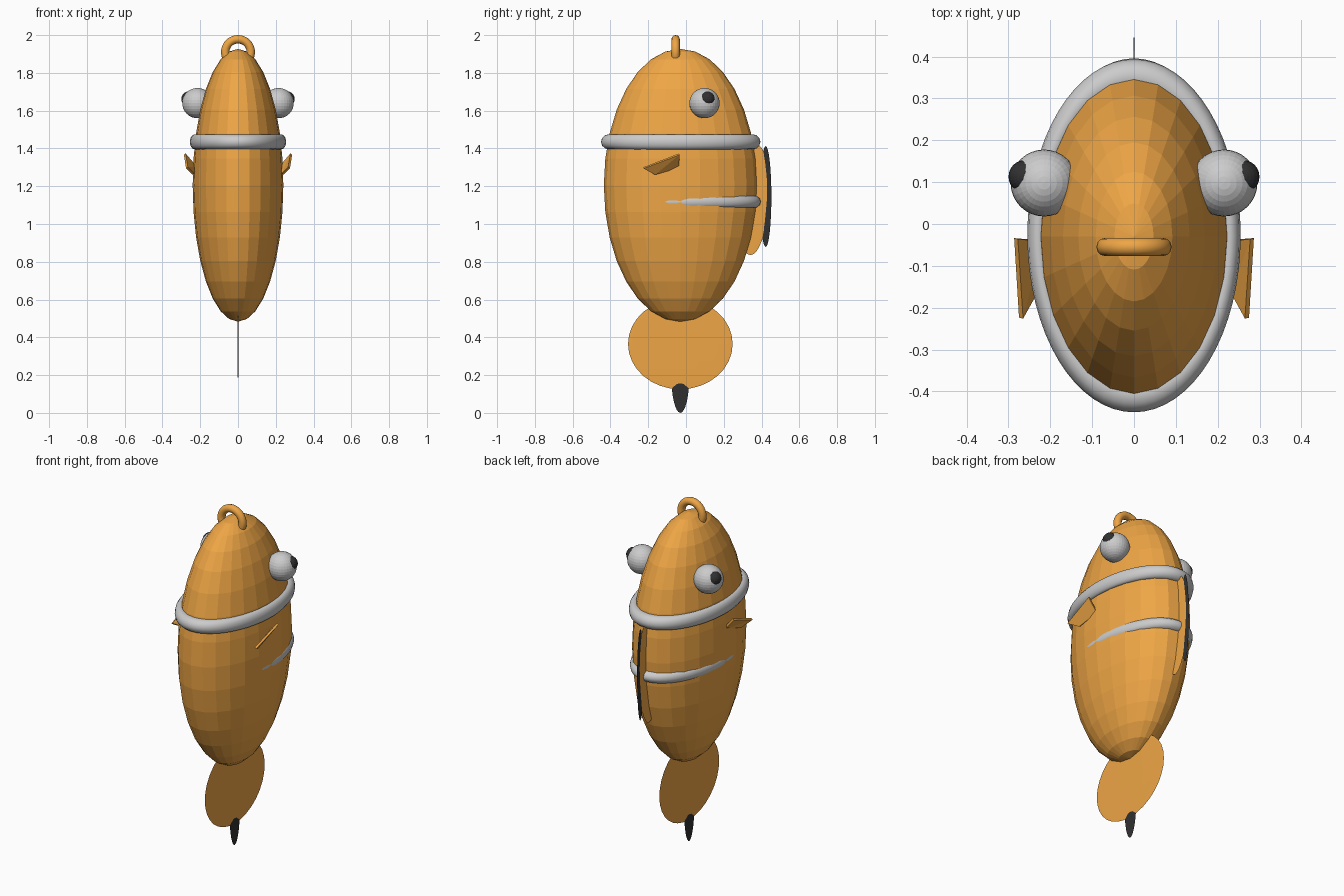
import bpy
from math import radians

if "Cube" in bpy.data.objects:
    bpy.data.objects.remove(bpy.data.objects["Cube"])


def material(name, color):
    m = bpy.data.materials.new(name)
    m.diffuse_color = (*color, 1)
    m.use_nodes = True
    m.node_tree.nodes["Principled BSDF"].inputs["Base Color"].default_value = m.diffuse_color
    return m


orange = material("orange", (0.86, 0.38, 0.06))
white = material("white", (0.85, 0.85, 0.86))
dark = material("dark", (0.03, 0.03, 0.03))


def finish(name, mat):
    ob = bpy.context.object
    ob.name = name
    ob.data.materials.append(mat)
    return ob


def ellipsoid(name, loc, radii, mat, seg=24, rings=16, rot=(0, 0, 0)):
    bpy.ops.mesh.primitive_uv_sphere_add(segments=seg, ring_count=rings, radius=1,
                                         location=loc, rotation=rot)
    ob = finish(name, mat)
    ob.scale = radii
    return ob


def band(name, loc, a, b, half_height):
    # elliptical torus whose outer radii are a and b
    bpy.ops.mesh.primitive_torus_add(major_segments=64, minor_segments=12,
                                     major_radius=0.9, minor_radius=0.1, location=loc)
    ob = finish(name, white)
    ob.scale = (a, b, half_height / 0.1)
    bpy.ops.object.shade_smooth_by_angle(angle=radians(40))


# Body, nose up
ellipsoid("body", (0, -0.03, 1.205), (0.24, 0.405, 0.722), orange)

# White stripes; the lower one only emerges toward the back
band("head_stripe", (0, -0.028, 1.435), 0.255, 0.422, 0.04)
band("back_stripe", (0, -0.014, 1.118), 0.238, 0.41, 0.034)

# Mouth ring
bpy.ops.mesh.primitive_torus_add(major_segments=32, minor_segments=12,
                                 major_radius=0.068, minor_radius=0.022,
                                 location=(0, -0.055, 1.91), rotation=(radians(90), 0, 0))
finish("mouth", orange)
bpy.ops.object.shade_smooth_by_angle(angle=radians(40))

# Tail and dorsal fin: paper-thin discs with dark tips
ellipsoid("tail_fin", (0, -0.03, 0.365), (0.002, 0.277, 0.24), orange, 16, 16)
ellipsoid("tail_tip", (0, -0.03, 0.2), (0.001, 0.048, 0.2), dark, 16, 16)
ellipsoid("dorsal_fin", (0, 0.355, 1.13), (0.002, 0.085, 0.295), orange, 16, 16,
          (radians(-3), 0, 0))
ellipsoid("dorsal_tip", (0, 0.422, 1.145), (0.001, 0.03, 0.267), dark, 16, 16)

# Eyes and side fins on both sides
fin_outline = [(0.282, -0.035, 1.37), (0.27, -0.225, 1.297),
               (0.237, -0.165, 1.264), (0.222, -0.04, 1.30)]
for side, s in (("right", 1), ("left", -1)):
    ellipsoid(f"{side}_eye", (s * 0.215, 0.098, 1.64), (0.08,) * 3, white, 32, 16)
    ellipsoid(f"{side}_pupil", (s * 0.26, 0.113, 1.662), (0.04,) * 3, dark, 24, 12)
    mesh = bpy.data.meshes.new(f"{side}_fin")
    order = (0, 1, 2, 3) if s > 0 else (3, 2, 1, 0)
    mesh.from_pydata([(s * x, y, z) for x, y, z in fin_outline], [],
                     [(order[0], order[1], order[2]), (order[0], order[2], order[3])])
    mesh.materials.append(orange)
    fin = bpy.data.objects.new(f"{side}_fin", mesh)
    bpy.context.collection.objects.link(fin)
    mod = fin.modifiers.new("thickness", 'SOLIDIFY')
    mod.thickness = 0.012
    mod.offset = 0
